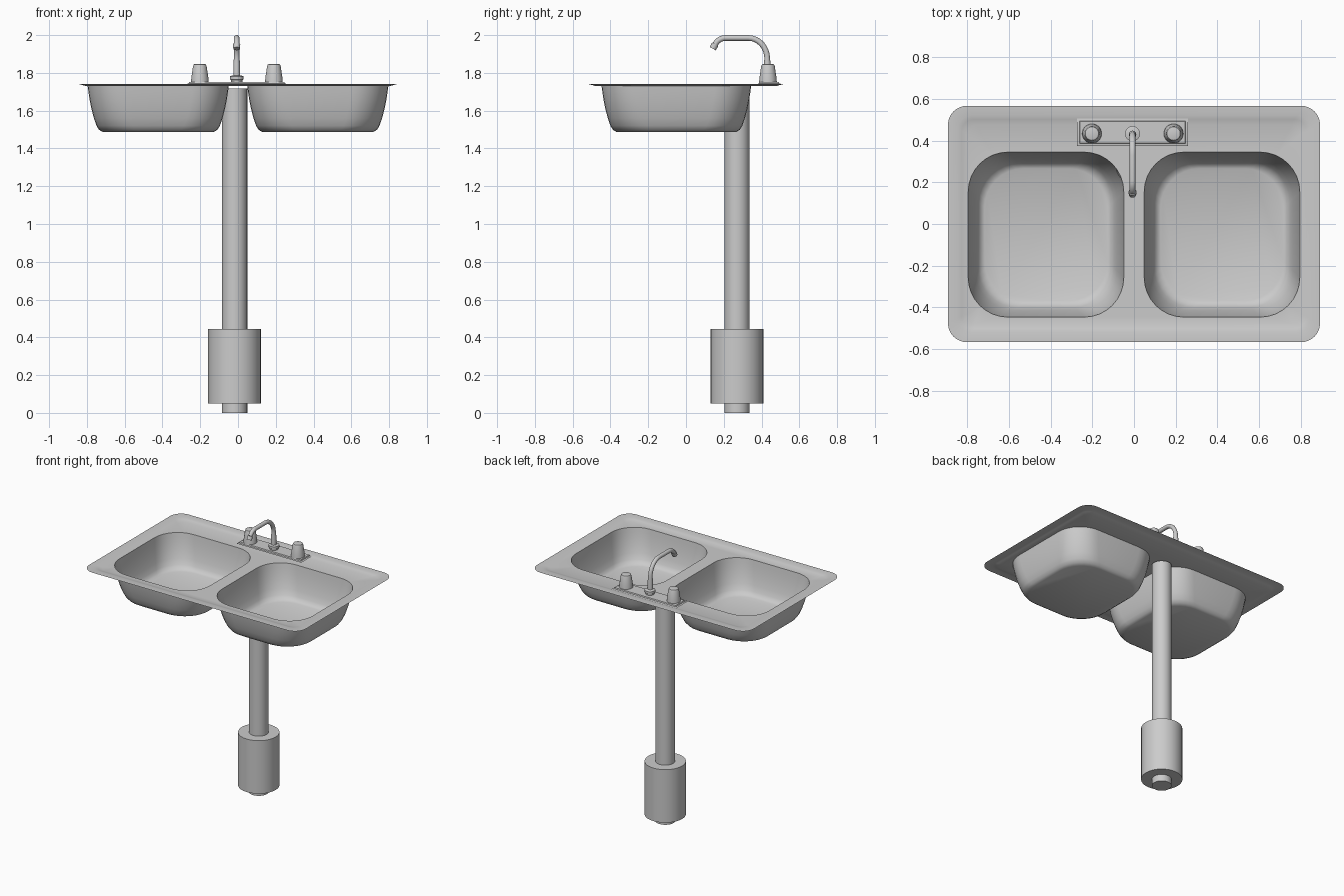
import bpy, bmesh, math
from mathutils import Vector

if "Cube" in bpy.data.objects:
    bpy.data.objects.remove(bpy.data.objects["Cube"])


def finish(bm, name, angle=35):
    bmesh.ops.recalc_face_normals(bm, faces=bm.faces)
    me = bpy.data.meshes.new(name)
    bm.to_mesh(me)
    bm.free()
    ob = bpy.data.objects.new(name, me)
    bpy.context.collection.objects.link(ob)
    bpy.ops.object.select_all(action='DESELECT')
    ob.select_set(True)
    bpy.context.view_layer.objects.active = ob
    bpy.ops.object.shade_smooth_by_angle(angle=math.radians(angle))
    return ob


def rounded_loop(bm, cx, cy, hx, hy, r, z, n=8):
    """Closed loop of verts around a rounded rectangle."""
    verts = []
    for k, (sx, sy) in enumerate([(1, 1), (-1, 1), (-1, -1), (1, -1)]):
        for i in range(n + 1 if r > 0 else 1):
            a = math.pi / 2 * (k + i / n)
            verts.append(bm.verts.new((cx + sx * (hx - r) + r * math.cos(a),
                                       cy + sy * (hy - r) + r * math.sin(a), z)))
    return verts


def bridge(bm, a, b):
    n = len(a)
    for i in range(n):
        j = (i + 1) % n
        bm.faces.new((a[i], a[j], b[j], b[i]))


def loft(bm, loops):
    for a, b in zip(loops, loops[1:]):
        bridge(bm, a, b)


def lathe(name, x, y, profile, sides=28):
    """Turned solid from (radius, z) points, capped at both ends."""
    bm = bmesh.new()
    loops = [[bm.verts.new((x + r * math.cos(2 * math.pi * i / sides),
                            y + r * math.sin(2 * math.pi * i / sides), z))
              for i in range(sides)] for r, z in profile]
    loft(bm, loops)
    bm.faces.new(loops[0])
    bm.faces.new(loops[-1])
    return finish(bm, name)


# sink sheet: raised flat edge, lowered deck with two holes, two bowls
DECK = 1.73
bm = bmesh.new()
rim = [rounded_loop(bm, 0, 0, 0.893 - i, 0.567 - i, 0.09 - i * 0.5, z)
       for i, z in [(0, 1.742), (0.046, 1.742), (0.065, 1.737), (0.09, DECK)]]
loft(bm, rim)
bowl_profile = [(0, DECK), (0.004, 1.70), (0.01, 1.66), (0.02, 1.61), (0.033, 1.56),
                (0.047, 1.52), (0.06, 1.499), (0.078, 1.488)]
edge_loops = [rim[-1]]
for cx in (-0.4225, 0.4225):
    bowl = [rounded_loop(bm, cx, -0.051, 0.3735 - i, 0.396 - i, 0.19, z)
            for i, z in bowl_profile]
    loft(bm, bowl)
    bm.faces.new(bowl[-1])
    edge_loops.append(bowl[0])
deck_edges = [bm.edges.get((l[i], l[i - 1])) for l in edge_loops for i in range(len(l))]
bmesh.ops.triangle_fill(bm, use_beauty=True, use_dissolve=False, edges=deck_edges,
                        normal=Vector((0, 0, 1)))
finish(bm, "sink_basin_sheet", 45)

# pedestal
lathe("drain_post", -0.018, 0.27, [(0.067, 0), (0.067, 1.717)])
lathe("post_collar", -0.018, 0.27, [(0.14, 0.05), (0.14, 0.445)])

# faucet plate
FX, FY = -0.007, 0.437
bm = bmesh.new()
plate = [rounded_loop(bm, FX, FY + 0.003, 0.267 - i, 0.066 - i, 0, z)
         for i, z in [(0, 1.741), (0.012, 1.744), (0.015, 1.752)]]
loft(bm, plate)
bm.faces.new(plate[-1])
finish(bm, "faucet_plate")

# tap knobs
for side, dx in (("left", -0.195), ("right", 0.197)):
    lathe(side + "_knob", FX + dx, FY - 0.003,
          [(0.047, 1.75), (0.045, 1.775), (0.036, 1.835), (0.032, 1.845), (0.026, 1.847)])

# spout base
lathe("spout_base", FX, FY - 0.003,
      [(0.03, 1.75), (0.031, 1.762), (0.036, 1.766), (0.036, 1.782), (0.02, 1.787)])

# spout: tube swept along a gooseneck path in the y-z plane
path = [(0.43, 1.75), (0.43, 1.85)]
path += [(0.33 + 0.10 * math.cos(a), 1.875 + 0.11 * math.sin(a))
         for a in [math.pi / 2 * i / 8 for i in range(9)]]
path += [(0.21 - 0.062 * math.sin(a), 1.923 + 0.062 * math.cos(a))
         for a in [math.radians(62) * i / 6 for i in range(7)]]


def sweep(name, pts, radii, sides=16):
    bm = bmesh.new()
    loops = []
    for i, (y, z) in enumerate(pts):
        p, q = pts[max(i - 1, 0)], pts[min(i + 1, len(pts) - 1)]
        t = Vector((0, q[0] - p[0], q[1] - p[1])).normalized()
        u = Vector((1, 0, 0))
        v = t.cross(u)
        c = Vector((FX, y, z))
        loops.append([bm.verts.new(c + radii[i] * (math.cos(s) * u + math.sin(s) * v))
                      for s in [2 * math.pi * k / sides for k in range(sides)]])
    loft(bm, loops)
    bm.faces.new(loops[0])
    bm.faces.new(loops[-1])
    return finish(bm, name)


sweep("spout", path, [0.018, 0.018] + [0.015] * (len(path) - 2))
sweep("spout_tip", [(0.155, 1.952), (0.142, 1.928)], [0.019, 0.018])
